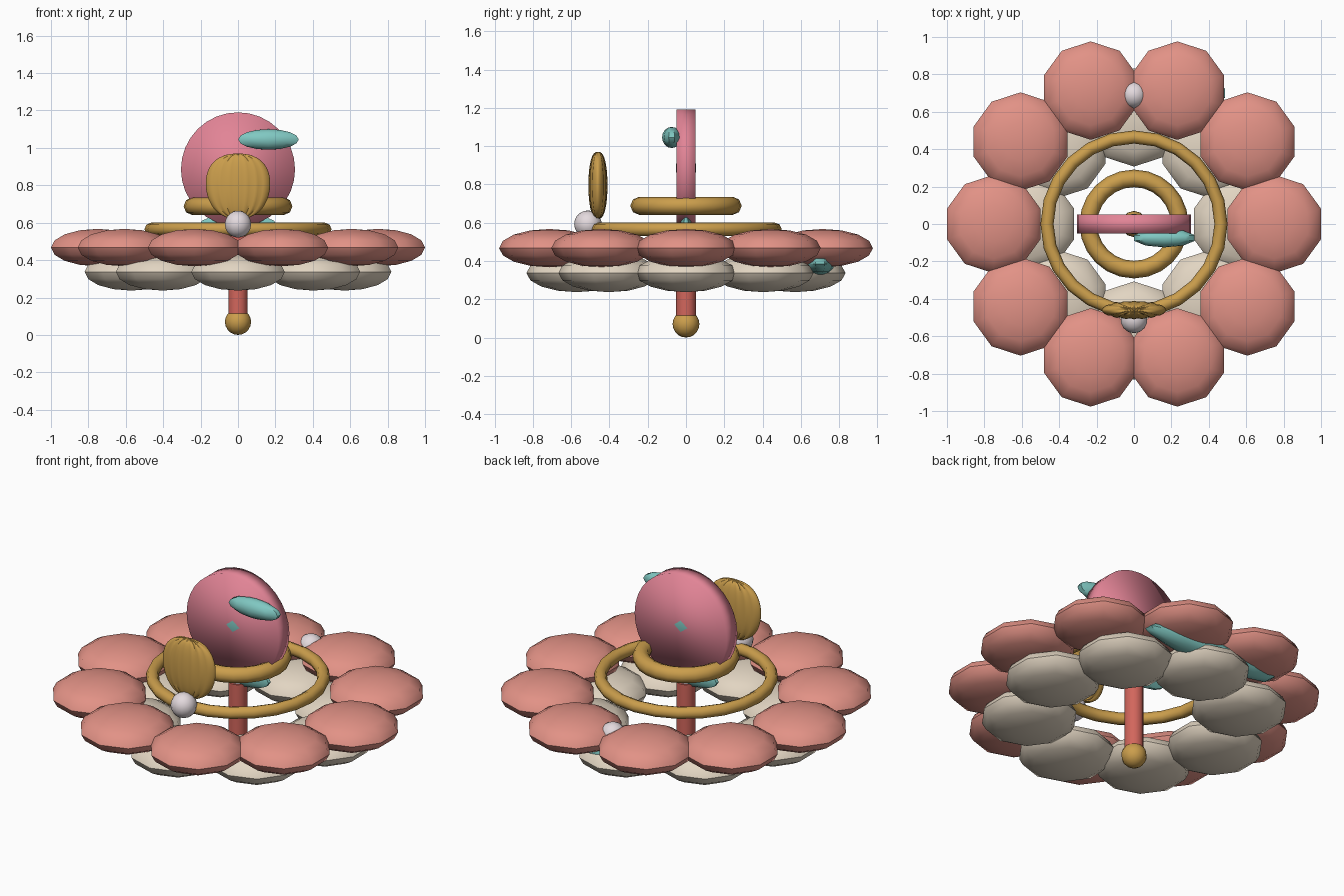
import bpy, bmesh, math
from mathutils import Matrix, Vector

if "Cube" in bpy.data.objects:
    bpy.data.objects.remove(bpy.data.objects["Cube"])


def srgb(r, g, b):
    lin = lambda c: (c / 255 / 12.92) if c < 10 else ((c / 255 + 0.055) / 1.055) ** 2.4
    return (lin(r), lin(g), lin(b), 1)


def material(name, rgb):
    m = bpy.data.materials.new(name)
    m.diffuse_color = srgb(*rgb)
    m.use_nodes = True
    m.node_tree.nodes["Principled BSDF"].inputs["Base Color"].default_value = m.diffuse_color
    return m


SALMON = material("salmon", (226, 146, 134))
CREAM = material("cream", (226, 213, 194))
GOLD = material("gold", (203, 158, 76))
TEAL = material("teal", (128, 200, 194))
ROSE = material("rose", (226, 132, 150))
CORAL = material("coral", (210, 102, 92))
PEARL = material("pearl", (228, 218, 222))


def finish(name, bm, mat, angle=35):
    bmesh.ops.recalc_face_normals(bm, faces=bm.faces)
    me = bpy.data.meshes.new(name)
    bm.to_mesh(me)
    bm.free()
    me.materials.append(mat)
    ob = bpy.data.objects.new(name, me)
    bpy.context.collection.objects.link(ob)
    bpy.ops.object.select_all(action='DESELECT')
    ob.select_set(True)
    bpy.context.view_layer.objects.active = ob
    bpy.ops.object.shade_smooth_by_angle(angle=math.radians(angle))
    return ob


def ellipsoid(name, centre, radii, mat, seg=10, rings=8):
    bm = bmesh.new()
    bmesh.ops.create_uvsphere(bm, u_segments=seg, v_segments=rings, radius=1)
    bmesh.ops.scale(bm, vec=radii, verts=bm.verts)
    bmesh.ops.translate(bm, vec=centre, verts=bm.verts)
    return finish(name, bm, mat)


def cylinder(name, centre, radius, depth, mat, seg, along_y=False, angle=35):
    bm = bmesh.new()
    bmesh.ops.create_cone(bm, cap_ends=True, segments=seg, radius1=radius,
                          radius2=radius, depth=depth)
    if along_y:
        bmesh.ops.rotate(bm, matrix=Matrix.Rotation(math.pi / 2, 3, 'X'), verts=bm.verts)
    bmesh.ops.translate(bm, vec=centre, verts=bm.verts)
    return finish(name, bm, mat, angle)


def ring(name, z, major, minor, mat, seg=24, sides=8):
    bm = bmesh.new()
    loops = []
    for i in range(seg):
        a = 2 * math.pi * i / seg
        loop = []
        for j in range(sides):
            b = 2 * math.pi * j / sides
            r = major + minor * math.cos(b)
            loop.append(bm.verts.new((r * math.cos(a), r * math.sin(a), z + minor * math.sin(b))))
        loops.append(loop)
    for i in range(seg):
        p, q = loops[i], loops[(i + 1) % seg]
        for j in range(sides):
            k = (j + 1) % sides
            bm.faces.new((p[j], q[j], q[k], p[k]))
    return finish(name, bm, mat, 50)


# two tiers of flattened petals
def petals(name, count, dist, z, half, mat):
    for i in range(count):
        a = 2 * math.pi * i / count
        ellipsoid(f"{name}_{i + 1}", (dist * math.cos(a), dist * math.sin(a), z),
                  (0.263, 0.263, half), mat)


petals("upper_petal", 10, 0.75, 0.467, 0.1, SALMON)
petals("lower_petal", 8, 0.57, 0.337, 0.1, CREAM)

# stem, base ball and collar
ellipsoid("base_ball", (0, 0, 0.07), (0.07, 0.07, 0.07), GOLD, 12, 10)
cylinder("stem", (0, 0, 0.32), 0.052, 0.44, CORAL, 12)
cylinder("collar", (0, 0, 0.57), 0.04, 0.08, PEARL, 12)

# gold rings
ring("outer_ring", 0.565, 0.465, 0.035, GOLD)
ring("inner_ring", 0.688, 0.244, 0.047, GOLD)

# upright disc with its teal core
cylinder("disc", (0, 0, 0.885), 0.305, 0.1, ROSE, 32, along_y=True, angle=180)
ellipsoid("disc_core", (0, 0, 0.885), (0.25, 0.053, 0.12), TEAL)

# teal leaves: on the disc, under the disc, and between the petal tiers
ellipsoid("disc_leaf", (0.163, -0.075, 1.045), (0.17, 0.05, 0.055), TEAL)
ellipsoid("neck_leaf", (0, 0, 0.585), (0.22, 0.035, 0.065), TEAL)
ellipsoid("back_leaf", (0.05, 0.70, 0.385), (0.46, 0.08, 0.06), TEAL)

# pearls
ellipsoid("front_pearl", (0, -0.512, 0.592), (0.072, 0.072, 0.072), PEARL, 14, 10)
ellipsoid("back_pearl", (0, 0.69, 0.482), (0.072, 0.072, 0.072), PEARL, 14, 10)


# ribbed shell: a flat lens whose ribs fan out towards a scalloped top
def shell():
    bm = bmesh.new()
    bmesh.ops.create_uvsphere(bm, u_segments=56, v_segments=20, radius=1)
    for v in bm.verts:
        x, y, z = v.co
        r = math.sqrt(max(1e-6, x * x + y * y))
        wide = r ** 0.72 / r if r > 0.01 else 1
        rib = abs(math.cos(3.5 * math.pi * x / max(r, 0.01)))
        bump = 0.84 + 0.16 * rib
        taper = 1 + 0.06 * z
        v.co = Vector((x * wide * 0.172 * taper,
                       y * wide * 0.05 * bump - 0.46,
                       0.795 + z * 0.175 * (0.97 + 0.03 * rib)))
    return finish("shell", bm, GOLD, 40)


shell()
